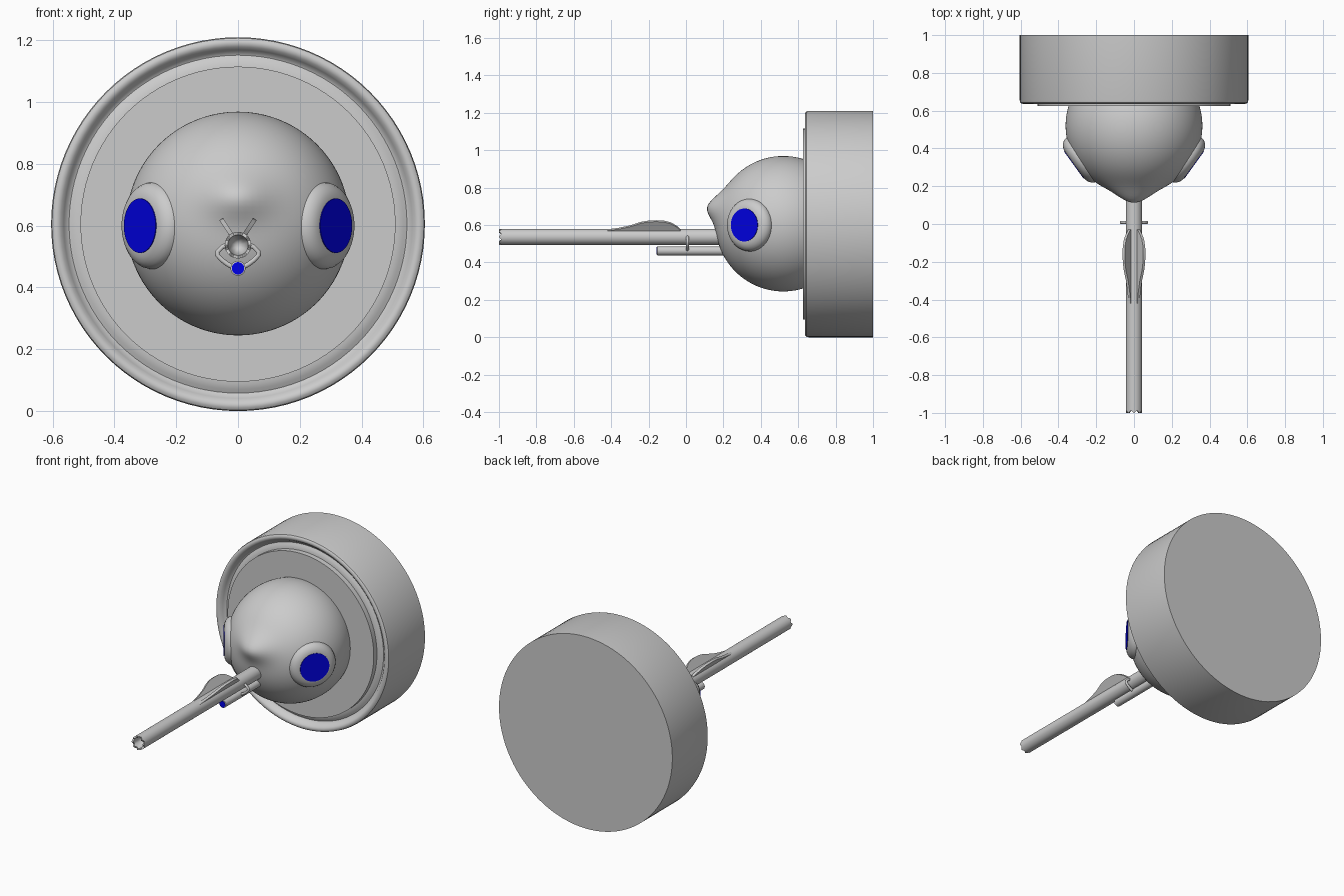
import bpy, bmesh
from math import sin, cos, pi, exp, radians
from mathutils import Vector

if "Cube" in bpy.data.objects:
    bpy.data.objects.remove(bpy.data.objects["Cube"])

blue = bpy.data.materials.new("blue")
blue.diffuse_color = (0.0, 0.0, 0.8, 1)
blue.use_nodes = True
blue.node_tree.nodes["Principled BSDF"].inputs["Base Color"].default_value = blue.diffuse_color


def make(name, bm, mat=None, angle=35):
    bmesh.ops.recalc_face_normals(bm, faces=bm.faces)
    me = bpy.data.meshes.new(name)
    bm.to_mesh(me)
    bm.free()
    ob = bpy.data.objects.new(name, me)
    bpy.context.collection.objects.link(ob)
    if mat:
        me.materials.append(mat)
    bpy.ops.object.select_all(action='DESELECT')
    ob.select_set(True)
    bpy.context.view_layer.objects.active = ob
    bpy.ops.object.shade_smooth_by_angle(angle=radians(angle))
    return ob


def lathe(name, profile, origin, axis, segs=64, mat=None, wave=None):
    """Spin (radius, height) points round an axis; wave(i, a) offsets heights."""
    bm = bmesh.new()
    q = Vector(axis).to_track_quat('Z', 'Y')
    rings = []
    for i, (r, h) in enumerate(profile):
        n = 1 if r == 0 else segs
        ring = []
        for k in range(n):
            a = 2 * pi * k / segs
            dh = wave(i, a) if wave else 0
            ring.append(bm.verts.new(Vector(origin) + q @ Vector((r * cos(a), r * sin(a), h + dh))))
        rings.append(ring)
    for a, b in zip(rings, rings[1:]):
        for k in range(segs):
            j = (k + 1) % segs
            if len(a) == 1:
                bm.faces.new((a[0], b[k], b[j]))
            elif len(b) == 1:
                bm.faces.new((a[k], a[j], b[0]))
            else:
                bm.faces.new((a[k], a[j], b[j], b[k]))
    return make(name, bm, mat)


FRONT = (0, -1, 0)

# Drum with rolled rim and groove, heights measured forward from the back
lathe("drum_base", [(0, 0), (.605, 0), (.605, .345), (.602, .357), (.594, .363), (.584, .364),
                    (.574, .359), (.564, .347), (.556, .334), (.547, .330), (.535, .336),
                    (.52, .342), (.50, .343), (0, .343)], (0, 1, .605), FRONT, 96)
lathe("front_plate", [(0, 0), (.51, 0), (.51, .04), (0, .04)], (0, .665, .605), FRONT, 96)

# Round head with a soft brow bump
bm = bmesh.new()
bmesh.ops.create_uvsphere(bm, u_segments=96, v_segments=64, radius=.362)
for v in bm.verts:
    if v.co.y < 0:
        v.co.y -= .056 * exp(-.5 * ((v.co.x / .075) ** 2 + ((v.co.z - .09) / .052) ** 2))
    v.co += Vector((0, .52, .607))
make("head", bm, angle=60)

# Eyes: rounded sockets with flat blue lenses
for s, side in ((-1, "left"), (1, "right")):
    axis = Vector((s * .81, -.585, 0)).normalized()
    origin = (s * .011, .533, .6)
    lathe(side + "_eye_socket", [(0, .25), (.13, .25), (.139, .31), (.141, .328), (.138, .343), (.13, .356),
                                 (.117, .367), (.103, .373), (.088, .376), (0, .376)], origin, axis)
    lathe(side + "_eye_lens", [(0, .36), (.088, .36), (.088, .379), (0, .379)], origin, axis, mat=blue)

# Long hollow barrel with a scalloped mouth
lathe("barrel", [(0, 0), (.043, 0), (.043, 1.2), (.043, 1.25), (.033, 1.25), (.028, 1.21), (0, 1.14)],
      (0, .25, .537), FRONT, 64,
      wave=lambda i, a: -.006 * (1 - cos(8 * a)) if i in (3, 4) else 0)

# Small lower rod with a blue tip
lathe("lower_rod", [(0, 0), (.024, 0), (.024, .403), (.02, .405), (0, .405)], (0, .25, .462), FRONT, 32)
lathe("rod_tip", [(0, 0), (.02, 0), (.02, .007), (0, .007)], (0, -.15, .462), FRONT, 32, blue)

# V-shaped sight fins and side clips
fin = [(-.42, .03), (-.42, .043), (-.36, .053), (-.30, .068), (-.24, .091), (-.20, .099),
       (-.16, .101), (-.12, .099), (-.08, .087), (-.05, .066), (-.03, .046), (-.03, .03)]
for s, side in ((-1, "left"), (1, "right")):
    d = Vector((s * .54, 0, .84))
    t = Vector((.84, 0, -s * .54)) * .007
    bm = bmesh.new()
    a, b = [[bm.verts.new(Vector((0, y, .537)) + d * h + t * k) for y, h in fin] for k in (-1, 1)]
    bm.faces.new(a)
    bm.faces.new(b)
    for i in range(len(fin)):
        j = (i + 1) % len(fin)
        bm.faces.new((a[i], a[j], b[j], b[i]))
    make(side + "_sight_fin", bm)

    cu = bpy.data.curves.new(side + "_clip", 'CURVE')
    cu.dimensions = '3D'
    cu.bevel_depth = .008
    cu.bevel_resolution = 3
    cu.use_fill_caps = True
    path = [(.03, .008, .54), (.05, .008, .532), (.066, .008, .516), (.067, .008, .505),
            (.052, .008, .489), (.035, .008, .476), (.015, .008, .465)]
    sp = cu.splines.new('POLY')
    sp.points.add(len(path) - 1)
    for p, (x, y, z) in zip(sp.points, path):
        p.co = (s * x, y, z, 1)
    sp.use_smooth = True
    ob = bpy.data.objects.new(side + "_clip", cu)
    bpy.context.collection.objects.link(ob)
